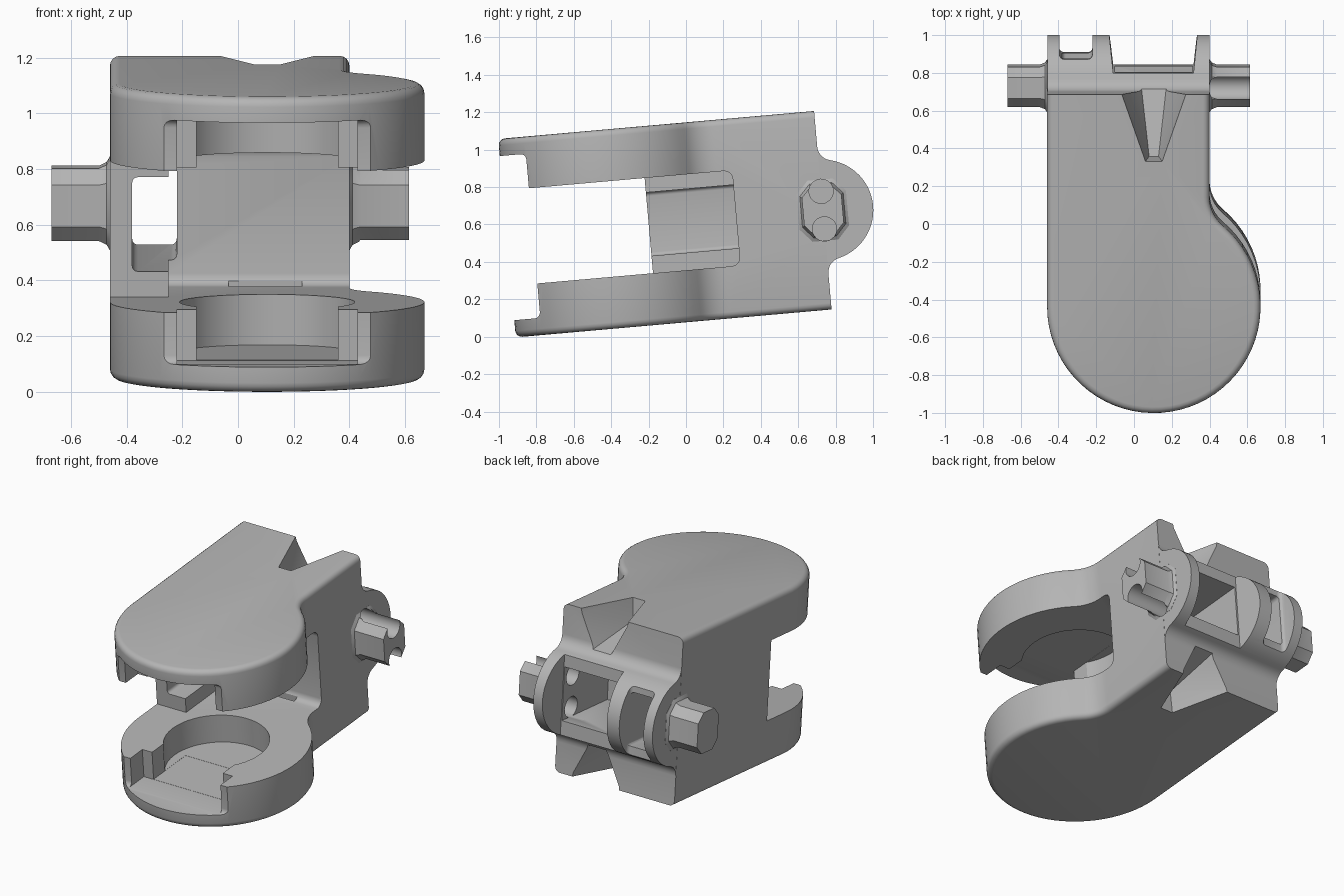
import bpy, bmesh, math
from mathutils import Vector

if "Cube" in bpy.data.objects:
    bpy.data.objects.remove(bpy.data.objects["Cube"])

H, BACK, MID = 1.065, 1.70, 0.533      # slab height, rear plane, hinge height
CX, CU, R = 0.105, 0.57, 0.565         # round head centre and radius
TILT = math.radians(5.05)

grey = bpy.data.materials.new("plain_grey")
grey.use_nodes = True
grey.diffuse_color = (0.46, 0.46, 0.46, 1)
grey.node_tree.nodes["Principled BSDF"].inputs["Base Color"].default_value = grey.diffuse_color


def arc(cx, cy, r, a0, a1, n):
    """Points along an arc, angles in degrees."""
    angles = [math.radians(a0 + (a1 - a0) * i / n) for i in range(n + 1)]
    return [(cx + r * math.cos(a), cy + r * math.sin(a)) for a in angles]


def make(name, bm):
    bmesh.ops.recalc_face_normals(bm, faces=bm.faces)
    me = bpy.data.meshes.new(name)
    bm.to_mesh(me)
    bm.free()
    me.materials.append(grey)
    ob = bpy.data.objects.new(name, me)
    bpy.context.collection.objects.link(ob)
    return ob


def prism(name, pts, axis, a, b, rule=None, radius=0.03):
    """Extrude an outline along x or z; round the edges picked by rule."""
    bm = bmesh.new()
    place = (lambda p, t: (t, p[0], p[1])) if axis == "x" else (lambda p, t: (p[0], p[1], t))
    f = bm.faces.new([bm.verts.new(place(p, a)) for p in pts])
    step = (b - a, 0, 0) if axis == "x" else (0, 0, b - a)
    ext = bmesh.ops.extrude_face_region(bm, geom=[f])["geom"]
    bmesh.ops.translate(bm, vec=step, verts=[v for v in ext if isinstance(v, bmesh.types.BMVert)])
    bmesh.ops.recalc_face_normals(bm, faces=bm.faces)
    if rule:
        edges = [e for e in bm.edges if rule(e.verts[0].co, e.verts[1].co)]
        bmesh.ops.bevel(bm, geom=edges, offset=radius, segments=4, profile=0.5, affect="EDGES")
    return make(name, bm)


def box(name, x0, x1, u0, u1, w0, w1, rule=None, radius=0.03):
    return prism(name, [(x0, u0), (x1, u0), (x1, u1), (x0, u1)], "z", w0, w1, rule, radius)


def hull(name, pts):
    bm = bmesh.new()
    for p in pts:
        bm.verts.new(p)
    bmesh.ops.convex_hull(bm, input=bm.verts)
    return make(name, bm)


def combine(ob, tools, operation):
    """Apply a boolean with each tool, then remove the tools."""
    for t in tools:
        t.hide_render = True
        m = ob.modifiers.new("cut", "BOOLEAN")
        m.operation, m.solver, m.object = operation, "EXACT", t
    bpy.context.view_layer.update()
    deps = bpy.context.evaluated_depsgraph_get()
    me = bpy.data.meshes.new_from_object(ob.evaluated_get(deps))
    ob.modifiers.clear()
    ob.data = me
    for t in tools:
        bpy.data.objects.remove(t)


def level(a, b):
    return abs(a.z - b.z) < 1e-4


def along_x(a, b):
    return level(a, b) and abs(a.y - b.y) < 1e-4


# Body: round head running into a straight block, rims rounded
fr = 0.2
dx = 0.40 + fr - CX
du = math.sqrt((R + fr) ** 2 - dx ** 2)
turn = math.degrees(math.atan2(du, dx))
plan = [(-0.46, BACK), (0.40, BACK)]
plan += arc(0.40 + fr, CU + du, fr, 180, 180 + turn, 8)
plan += arc(CX, CU, R, turn, -180, 44)[1:]
body = prism("clamp_body", plan, "z", 0, H,
             lambda a, b: level(a, b) and not (a.y > 1.69 and b.y > 1.69), 0.035)

# Hinge: round lobe blended into the rear of the block
lobe, blend = 0.27, 0.08
d = math.sqrt((lobe + blend) ** 2 - blend ** 2)
t = math.degrees(math.atan2(d, blend))
side = [(1.6, MID - d), (BACK, MID - d)]
side += arc(BACK + blend, MID - d, blend, 180, 180 - t, 6)[1:]
side += arc(BACK, MID, lobe, -t, t, 28)[1:]
side += arc(BACK + blend, MID + d, blend, 180 + t, 180, 6)[1:]
side += [(1.6, MID + d)]
combine(body, [prism("hinge", side, "x", -0.459, 0.399)], "UNION")

# Jaw opening, deeper on one side, with rounded inner corners
jaw = prism("jaw_cut", [(-1, -0.2), (1, -0.2), (1, 1.235), (-0.25, 1.235), (-0.25, 0.766), (-1, 0.766)],
            "z", 0.277, 0.788, lambda a, b: along_x(a, b) and a.y > 1.2, 0.045)
# Front lips, necked channel and round seat in both jaws
lo, hi = 0.092, 0.973
lip = box("lip_cut", -1, 1, -0.2, 0.145, lo, hi, lambda a, b: along_x(a, b) and a.y > 0, 0.03)
throat = box("throat_cut", CX - 0.325, CX + 0.325, -0.2, 0.27, lo + 0.001, hi - 0.001)
channel = box("channel_cut", CX - 0.255, CX + 0.255, -0.2, 0.6, lo + 0.002, hi - 0.002)
seat = prism("seat_cut", arc(CX, CU, 0.315, 0, 352.5, 47), "z", lo + 0.003, hi - 0.003)
# Side slot running right through, and blind recess in the rear
slot = box("slot_cut", -0.38, -0.22, 0.6, 2.1, 0.37, 0.71,
           lambda a, b: level(a, b) and abs(a.x - b.x) < 1e-4, 0.02)
recess = box("recess_cut", -0.10, 0.31, 1.32, 2.1, 0.37, 0.71)
# Gaps that leave three hinge flanges
gap_a = box("gap_cut_a", -0.395, -0.22, 1.86, 2.2, 0, H,
            lambda a, b: not level(a, b) is True and a.y < 2 and b.y < 2, 0.025)
gap_b = prism("gap_cut_b", [(-0.11, 1.79), (0.315, 1.79), (0.348, 2.1), (-0.145, 2.1)], "z", 0, H)
slit = box("slit_cut", -0.035, 0.23, 1.195, 1.225, 0.255, 0.3)
# Tapered notches above and below the hinge
notches = []
for flip in (False, True):
    pts = []
    for x0, x1, u, w in ((0.08, 0.13, 1.36, 0.93), (0.03, 0.18, 1.80, 0.81),
                         (0.06, 0.15, 1.345, 1.07), (-0.10, 0.31, 1.80, 1.07),
                         (0.06, 0.15, 1.345, 1.3), (-0.10, 0.31, 1.80, 1.3)):
        pts += [(x, u, H - w if flip else w) for x in (x0, x1)]
    notches.append(hull("notch_cut", pts))


def pin_holes():
    return [prism("pin_cut", arc(BACK, MID + s * 0.101, 0.065, 0, 345, 23), "x", 0.22, 0.8)
            for s in (-1, 1)]


combine(body, [jaw, lip, throat, channel, seat, slot, recess, gap_a, gap_b, slit]
        + notches + pin_holes(), "DIFFERENCE")


# Side pegs: faceted shaft flaring into the flange
def peg(name, base, tip):
    sgn = 1 if tip > base else -1
    outline = [(0.106, 0.075), (0.055, 0.131), (-0.055, 0.131), (-0.106, 0.075)]
    outline += [(-u, -w) for u, w in outline]
    bm = bmesh.new()
    rings = []
    for x, s in ((base - sgn * 0.01, 1.25), (base, 1.25), (base + sgn * 0.012, 1.1),
                 (base + sgn * 0.04, 1.0), (tip, 1.0)):
        rings.append([bm.verts.new((x, BACK + u * s, MID + w * s)) for u, w in outline])
    for r0, r1 in zip(rings, rings[1:]):
        for i in range(len(outline)):
            j = (i + 1) % len(outline)
            bm.faces.new((r0[i], r0[j], r1[j], r1[i]))
    bm.faces.new(rings[0])
    bm.faces.new(rings[-1])
    return make(name, bm)


right_peg = peg("right_peg", -0.46, -0.67)
left_peg = peg("left_peg", 0.40, 0.615)
combine(left_peg, pin_holes(), "DIFFERENCE")

# Lean the whole clamp back and shade it
bpy.ops.object.select_all(action="DESELECT")
for ob in (body, right_peg, left_peg):
    ob.rotation_euler.x = TILT
    ob.location = Vector((0.0, -0.915, -0.004))
    ob.select_set(True)
bpy.context.view_layer.objects.active = body
bpy.ops.object.shade_smooth_by_angle(angle=math.radians(30))
